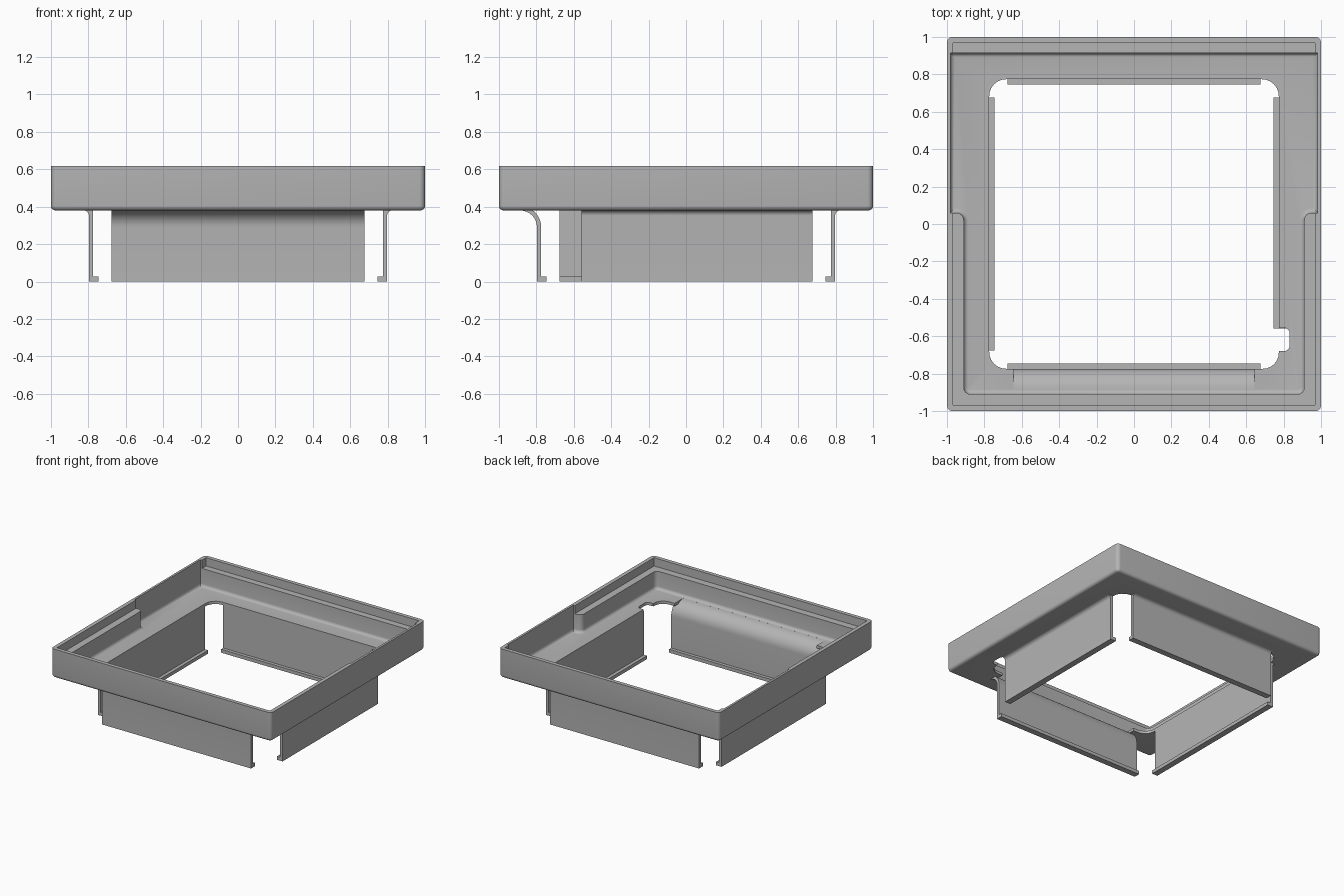
import bpy, bmesh, math
from mathutils import Matrix, Vector

cube = bpy.data.objects.get("Cube")
if cube:
    bpy.data.objects.remove(cube, do_unlink=True)

grey = bpy.data.materials.new("plain grey")
grey.use_nodes = True
GREY = (0.46, 0.46, 0.46, 1)
grey.diffuse_color = GREY
grey.node_tree.nodes["Principled BSDF"].inputs["Base Color"].default_value = GREY

RIM, LEDGE, FLOOR, BASE = 0.618, 0.55, 0.403, 0.38   # tray heights
INNER, THICK, LIP = 0.774, 0.023, 0.027              # skirt panel sizes


def rounded(corners, steps=6):
    """Outline from (x, y, radius) corners, with arcs at right-angled corners."""
    out = []
    for i, (x, y, r) in enumerate(corners):
        p = Vector((x, y))
        if r == 0:
            out.append(p)
            continue
        a = (Vector(corners[i - 1][:2]) - p).normalized() * r
        b = (Vector(corners[(i + 1) % len(corners)][:2]) - p).normalized() * r
        for k in range(steps + 1):
            t = math.pi / 2 * k / steps
            out.append(p + a * (1 - math.sin(t)) + b * (1 - math.cos(t)))
    return out


def rectangle(x, y, r=0):
    return rounded([(-x, -y, r), (x, -y, r), (x, y, r), (-x, y, r)])


def make(name, bm):
    bmesh.ops.recalc_face_normals(bm, faces=bm.faces[:])
    mesh = bpy.data.meshes.new(name)
    bm.to_mesh(mesh)
    bm.free()
    mesh.materials.append(grey)
    ob = bpy.data.objects.new(name, mesh)
    bpy.context.collection.objects.link(ob)
    return ob


def prism(name, outline, z0, z1, bevel=0):
    """Upright prism whose bottom edge can be rounded."""
    bm = bmesh.new()
    face = bm.faces.new([bm.verts.new((p.x, p.y, z0)) for p in outline])
    bottom = list(face.edges)
    top = bmesh.ops.extrude_face_region(bm, geom=[face], use_keep_orig=True)
    for v in [g for g in top["geom"] if isinstance(g, bmesh.types.BMVert)]:
        v.co.z = z1
    bmesh.ops.recalc_face_normals(bm, faces=bm.faces[:])
    if bevel:
        bmesh.ops.bevel(bm, geom=bottom, offset=bevel, segments=5,
                        profile=0.5, affect='EDGES', clamp_overlap=True)
    return make(name, bm)


def cut(ob, cutter):
    mod = ob.modifiers.new("cut", 'BOOLEAN')
    mod.operation, mod.solver, mod.object = 'DIFFERENCE', 'EXACT', cutter
    bpy.context.view_layer.objects.active = ob
    bpy.ops.object.modifier_apply(modifier=mod.name)
    bpy.data.objects.remove(cutter, do_unlink=True)


def smooth(ob):
    bpy.ops.object.select_all(action='DESELECT')
    ob.select_set(True)
    bpy.context.view_layer.objects.active = ob
    bpy.ops.object.shade_smooth_by_angle(angle=math.radians(32))


# Tray: square body with a rounded lower edge
tray = prism("tray", rectangle(1, 1, 0.03), BASE, RIM, 0.025)

# Upper recess leaves the thin rim above the ledges
cut(tray, prism("rim_cutter", rectangle(0.968, 0.968), LEDGE, 1))

# Deep recess leaves a U-shaped ledge at the front and a straight one at the back
half = [(0.91, -0.91, 0.035), (0.91, 0.06, 0.04), (0.982, 0.06, 0), (0.982, 0.915, 0)]
deep = rounded(half + [(-x, y, r) for x, y, r in reversed(half)])
cut(tray, prism("recess_cutter", deep, FLOOR, 1, 0.025))

# Central opening with a small notch near the front left corner
opening = rounded([(-INNER, -INNER, 0.09), (INNER, -INNER, 0.085),
                   (INNER, -0.68, 0), (0.832, -0.68, 0.03), (0.832, -0.555, 0.03),
                   (INNER, -0.555, 0), (INNER, INNER, 0.09), (-INNER, INNER, 0.09)])
cut(tray, prism("opening_cutter", opening, 0, 1))

# Gap in the floor for the rolled front edge
scoop = [Vector(p) for p in ((-0.645, -0.885), (0.645, -0.885), (0.645, -0.7), (-0.645, -0.7))]
cut(tray, prism("scoop_cutter", scoop, 0, 1))
smooth(tray)


def panel(name, angle, start, end, radius, rolled=False):
    """Skirt panel with an inward lip, flared into the underside of the tray."""
    outer = INNER + THICK
    cy, cz = outer + radius, BASE - radius
    arc = [math.pi / 2 * k / 10 for k in range(11)]
    pts = [(INNER - LIP, 0), (outer, 0)]
    pts += [(cy - radius * math.cos(t), cz + radius * math.sin(t)) for t in arc]
    if rolled:
        big = radius + THICK
        pts += [(cy - big * math.cos(t), cz + big * math.sin(t)) for t in reversed(arc)]
    else:
        pts += [(cy, BASE + 0.008), (INNER, BASE + 0.008)]
    pts += [(INNER, 0.028), (INNER - LIP, 0.028)]
    bm = bmesh.new()
    face = bm.faces.new([bm.verts.new((start, -y, z)) for y, z in pts])
    ext = bmesh.ops.extrude_face_region(bm, geom=[face], use_keep_orig=True)
    for v in [g for g in ext["geom"] if isinstance(g, bmesh.types.BMVert)]:
        v.co.x = end
    bm.transform(Matrix.Rotation(math.radians(angle), 4, 'Z'))
    smooth(make(name, bm))


# Four skirt panels; the left one is shortened beside the notch
panel("front_panel", 0, -0.677, 0.677, 0.09, rolled=True)
panel("left_panel", 90, -0.56, 0.677, 0.028)
panel("back_panel", 180, -0.677, 0.677, 0.028)
panel("right_panel", 270, -0.677, 0.677, 0.028)
